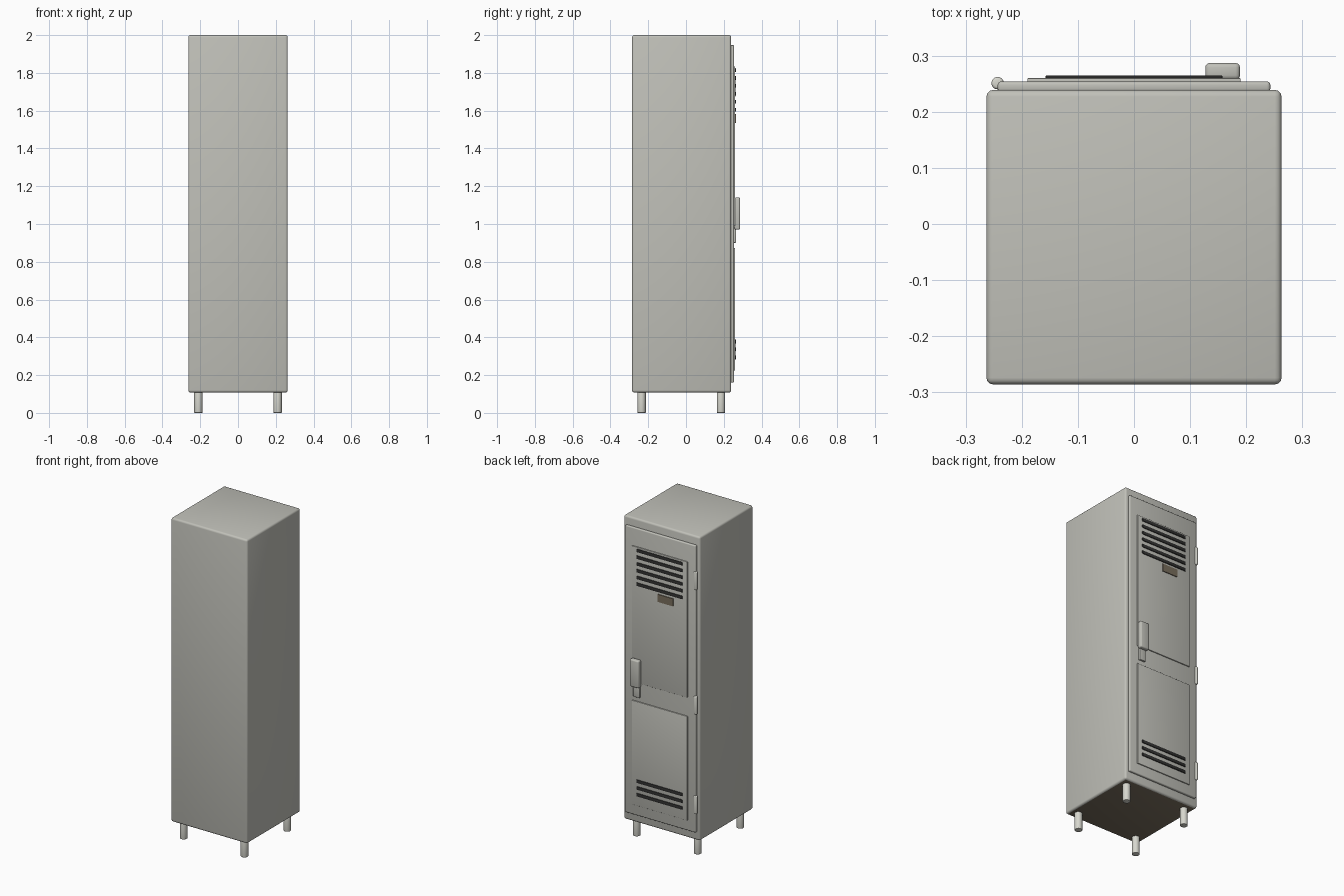
import bpy
import math

cube = bpy.data.objects.get("Cube")
if cube:
    bpy.data.objects.remove(cube, do_unlink=True)


def material(name, colour):
    mat = bpy.data.materials.new(name)
    mat.use_nodes = True
    mat.diffuse_color = (*colour, 1)
    mat.node_tree.nodes["Principled BSDF"].inputs["Base Color"].default_value = (*colour, 1)
    return mat


GREY = material("painted grey metal", (0.53, 0.53, 0.485))
LIGHT = material("light bare metal", (0.68, 0.68, 0.62))
DARK = material("dark vent", (0.032, 0.032, 0.031))
BROWN = material("dull brown", (0.19, 0.155, 0.11))


def finish(obj, name, mat, bevel, segments):
    obj.name = name
    obj.data.materials.append(mat)
    if bevel:
        mod = obj.modifiers.new("rounded edges", "BEVEL")
        mod.width = bevel
        mod.segments = segments
        mod.limit_method = "ANGLE"
        bpy.ops.object.modifier_apply(modifier=mod.name)
    bpy.ops.object.shade_smooth_by_angle(angle=math.radians(40))
    return obj


def box(name, xs, ys, zs, mat=GREY, bevel=0.0, segments=3):
    """Box between two limits on each axis."""
    spans = (xs, ys, zs)
    bpy.ops.mesh.primitive_cube_add(size=1, location=[(a + b) / 2 for a, b in spans])
    obj = bpy.context.object
    obj.scale = [b - a for a, b in spans]
    bpy.ops.object.transform_apply(location=False, rotation=False, scale=True)
    return finish(obj, name, mat, bevel, segments)


def rod(name, x, y, zs, radius, bevel):
    bpy.ops.mesh.primitive_cylinder_add(
        vertices=24, radius=radius, depth=zs[1] - zs[0],
        location=(x, y, (zs[0] + zs[1]) / 2))
    return finish(bpy.context.object, name, LIGHT, bevel, 3)


# Cabinet with a brown underside
body = box("cabinet_body", (-0.263, 0.263), (-0.286, 0.239), (0.108, 2.0), bevel=0.012)
body.data.materials.append(BROWN)
for face in body.data.polygons:
    if face.normal.z < -0.99:
        face.material_index = 1

# Door
box("door", (-0.243, 0.243), (0.235, 0.254), (0.16, 1.947), bevel=0.006)

# Raised door panels
box("upper_panel", (-0.19, 0.19), (0.25, 0.26), (0.99, 1.835), bevel=0.002)
box("lower_panel", (-0.19, 0.19), (0.25, 0.26), (0.225, 0.873), bevel=0.002)

# Vent slots
for label, top, count in (("upper", 1.815, 6), ("lower", 0.378, 3)):
    for i in range(count):
        z = top - i * 0.042
        box(f"{label}_vent_{i + 1}", (-0.158, 0.158), (0.257, 0.265),
            (z - 0.01, z + 0.01), DARK, bevel=0.003, segments=2)

# Label plate below the upper vents
box("label_plate", (-0.095, 0.01), (0.257, 0.265), (1.535, 1.582), BROWN)

# Handle and latch
box("handle", (0.127, 0.189), (0.257, 0.287), (0.97, 1.14), bevel=0.008)
box("latch_plate", (0.135, 0.18), (0.25, 0.265), (0.9, 0.985), bevel=0.004)

# Hinges
for i, z in enumerate((1.73, 0.955, 0.335)):
    rod(f"hinge_{i + 1}", -0.243, 0.251, (z - 0.056, z + 0.056), 0.011, 0.005)

# Legs
for side, x in (("right", -0.21), ("left", 0.21)):
    for end, y in (("front", -0.235), ("back", 0.185)):
        rod(f"{end}_{side}_leg", x, y, (0.0, 0.13), 0.022, 0.003)
